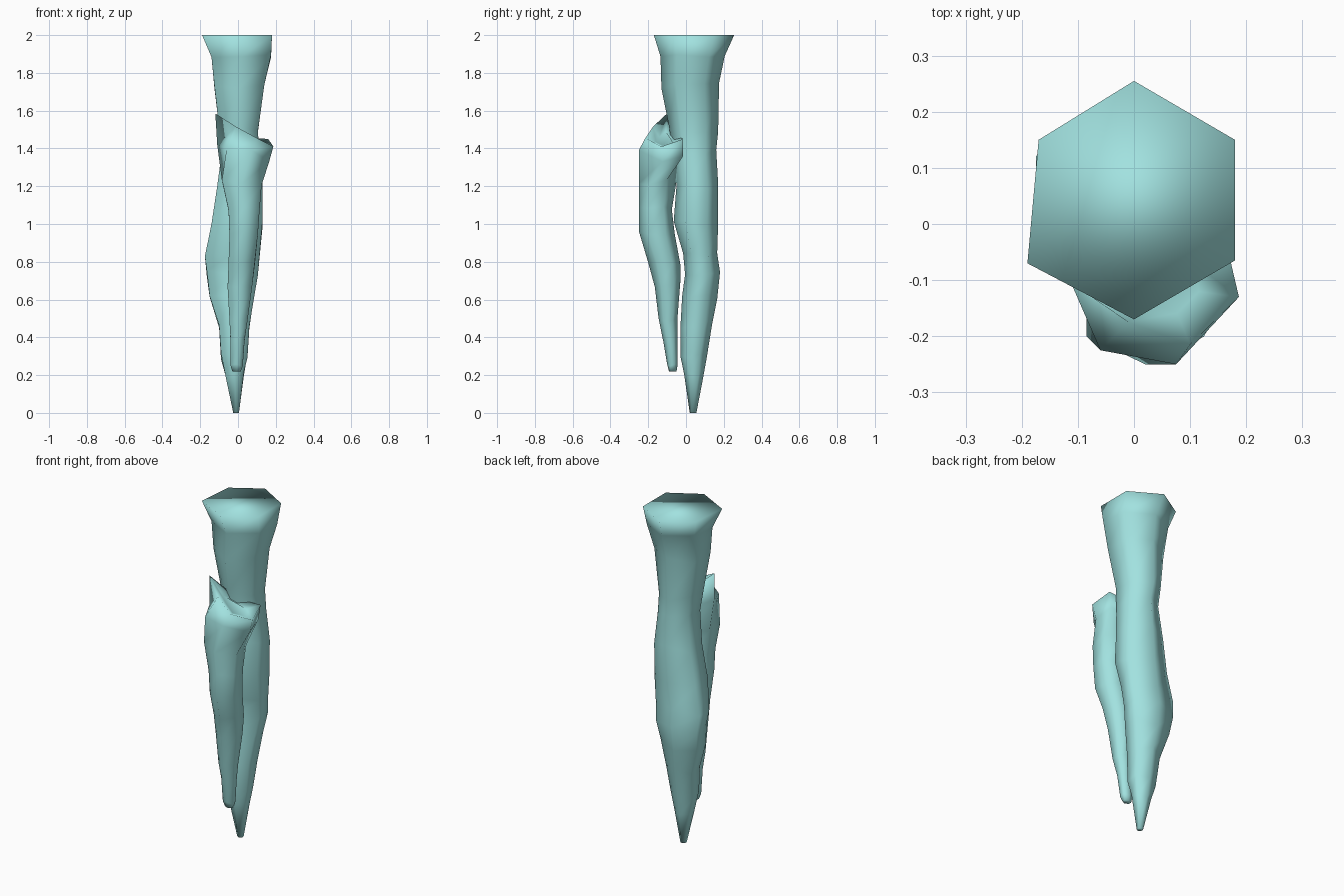
import bpy, bmesh, math, random

if "Cube" in bpy.data.objects:
    bpy.data.objects.remove(bpy.data.objects["Cube"])

random.seed(4)

mat = bpy.data.materials.new("pale teal ice")
mat.diffuse_color = (0.36, 0.76, 0.745, 1)
mat.use_nodes = True
mat.node_tree.nodes["Principled BSDF"].inputs["Base Color"].default_value = mat.diffuse_color


def hex_ring(z, x0, x1, y0, y1, wobble=0.0):
    """Six-sided section filling the given box, points facing front and back."""
    cx, h = (x0 + x1) / 2, y1 - y0
    pts = [(cx, y1), (x1, y0 + h * .75), (x1, y0 + h * .25),
           (cx, y0), (x0, y0 + h * .25), (x0, y0 + h * .75)]
    return [(x, y, z + random.uniform(-wobble, wobble)) for x, y in pts]


def loft(name, rings):
    """Skin stacked rings, cap both ends, shade smooth."""
    bm = bmesh.new()
    loops = [[bm.verts.new(p) for p in r] for r in rings]
    for a, b in zip(loops, loops[1:]):
        for i in range(6):
            j = (i + 1) % 6
            bm.faces.new((a[i], a[j], b[j], b[i]))
    bm.faces.new(loops[0])
    bm.faces.new(loops[-1])
    bmesh.ops.recalc_face_normals(bm, faces=bm.faces)
    for f in bm.faces:
        f.smooth = True
    me = bpy.data.meshes.new(name)
    bm.to_mesh(me)
    bm.free()
    me.materials.append(mat)
    ob = bpy.data.objects.new(name, me)
    bpy.context.collection.objects.link(ob)
    return ob


# Main icicle: wide flat root at the top, point at the bottom
main_top = [(0, .255, 2), (.18, .15, 2), (.18, -.065, 2),
            (0, -.17, 2), (-.19, -.07, 2), (-.17, .15, 2)]
main_sections = [
    (1.90, -.14, .175, -.135, .205),
    (1.73, -.125, .14, -.13, .175),
    (1.50, -.10, .105, -.09, .17),
    (1.38, -.085, .115, -.07, .16),
    (1.20, -.11, .13, -.05, .17),
    (1.00, -.14, .13, -.065, .17),
    (.83, -.175, .115, -.015, .165),
    (.74, -.165, .105, -.005, .18),
    (.62, -.15, .085, -.02, .165),
    (.46, -.10, .06, -.03, .14),
    (.30, -.09, .05, -.03, .11),
    (.20, -.065, .03, -.01, .09),
]
loft("main_icicle", [main_top]
     + [hex_ring(*s, wobble=.02) for s in main_sections]
     + [hex_ring(0, -.025, .005, .02, .055)])

# Front icicle: slanted broken top, hanging beside the main one
front_top = [(.03, -.04, 1.46), (.16, -.015, 1.45), (.187, -.13, 1.41),
             (.10, -.215, 1.455), (-.01, -.175, 1.515), (-.12, -.10, 1.585)]
front_rim = [(.03, -.03, 1.35), (.145, -.015, 1.36), (.165, -.125, 1.33),
             (.075, -.25, 1.39), (-.06, -.225, 1.40), (-.11, -.11, 1.42)]
front_sections = [
    (1.22, -.085, .125, -.25, -.05),
    (1.08, -.05, .115, -.25, -.075),
    (.95, -.045, .105, -.25, -.06),
    (.80, -.05, .09, -.20, -.03),
    (.68, -.055, .075, -.165, -.03),
    (.50, -.045, .05, -.145, -.045),
    (.38, -.04, .035, -.12, -.045),
    (.26, -.04, .025, -.10, -.045),
]
# Slightly sunken break at the top
n = 6
cx, cy, cz = (sum(p[k] for p in front_top) / n for k in range(3))
sunken = [(cx + (x - cx) * .45, cy + (y - cy) * .45, cz + (z - cz) * .45 - .035)
          for x, y, z in front_top]
loft("front_icicle", [sunken, front_top, front_rim]
     + [hex_ring(*s, wobble=.015) for s in front_sections]
     + [hex_ring(.22, -.03, .015, -.09, -.05)])
